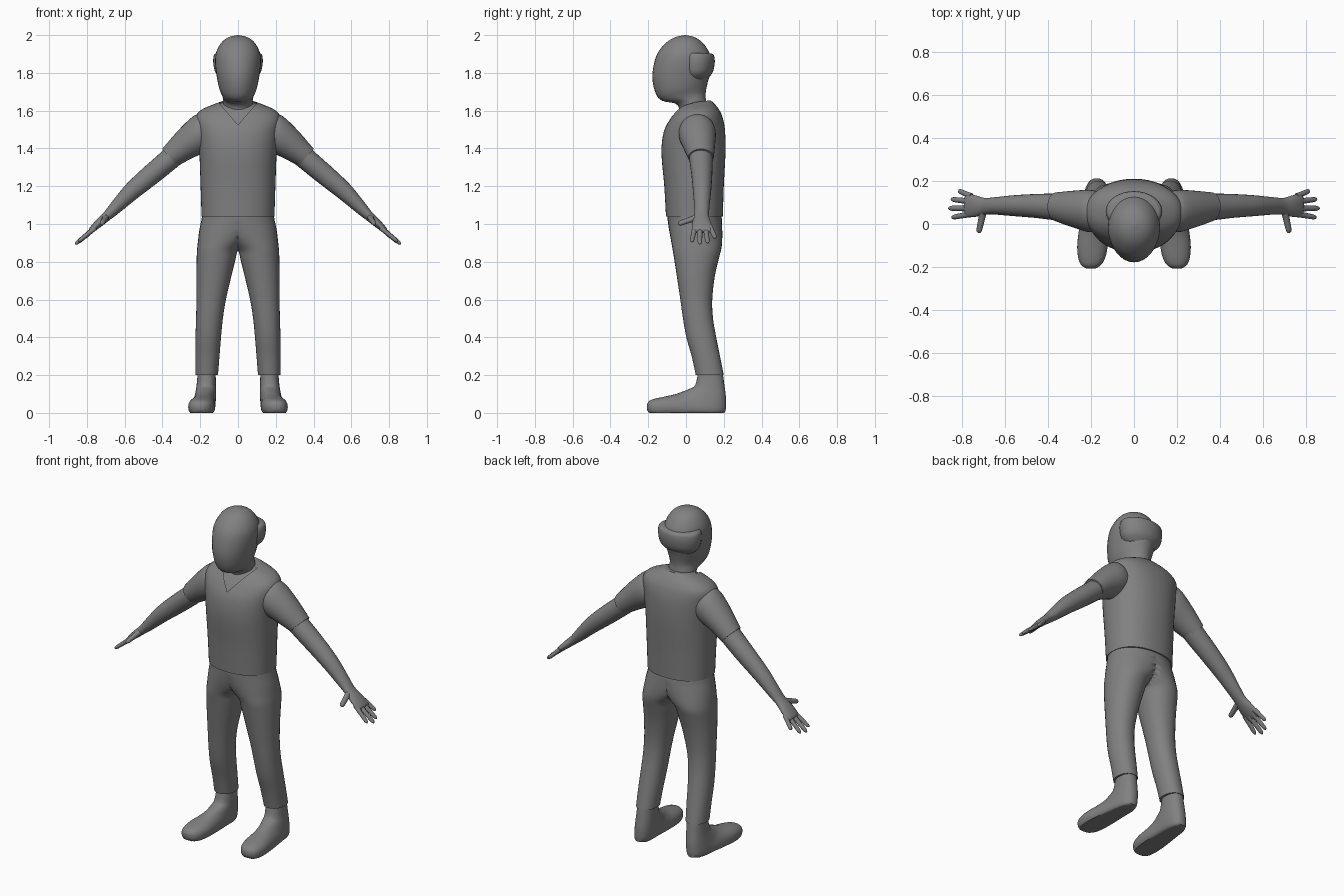
import bpy, bmesh, math
from mathutils import Vector

cube = bpy.data.objects.get("Cube")
if cube:
    bpy.data.objects.remove(cube, do_unlink=True)

grey = bpy.data.materials.new("plain grey")
grey.use_nodes = True
colour = (0.22, 0.22, 0.22, 1)
grey.diffuse_color = colour
grey.node_tree.nodes["Principled BSDF"].inputs["Base Color"].default_value = colour

X, Y = Vector((1, 0, 0)), Vector((0, 1, 0))


def ring(p, q, half_width, axis):
    """Cross-section spanning p to q, with a half width along axis."""
    p, q = Vector(p), Vector(q)
    return (p + q) / 2, (q - p) / 2, axis * half_width


def spline(a, b, c, d, t):
    return 0.5 * (2 * b + (c - a) * t + (2 * a - 5 * b + 4 * c - d) * t * t
                  + (3 * b - a - 3 * c + d) * t ** 3)


def power(v, e):
    return math.copysign(abs(v) ** (2 / e), v)


def loft(rings, sides=32, steps=4, square=2.0):
    """Smooth skin through the cross-sections, capped at both ends."""
    bm = bmesh.new()
    n, dense = len(rings), []
    for i in range(n - 1):
        four = [rings[min(max(k, 0), n - 1)] for k in range(i - 1, i + 3)]
        for s in range(steps):
            dense.append([spline(*[r[k] for r in four], s / steps) for k in range(3)])
    dense.append(rings[-1])
    loops = []
    for c, u, v in dense:
        angles = [2 * math.pi * k / sides for k in range(sides)]
        loops.append([bm.verts.new(c + u * power(math.cos(a), square)
                                   + v * power(math.sin(a), square)) for a in angles])
    for a, b in zip(loops, loops[1:]):
        for k in range(sides):
            j = (k + 1) % sides
            bm.faces.new((a[k], a[j], b[j], b[k]))
    bm.faces.new(loops[0])
    bm.faces.new(loops[-1])
    return bm


def finish(name, bm, mirror=False, angle=45):
    bmesh.ops.recalc_face_normals(bm, faces=bm.faces)
    mesh = bpy.data.meshes.new(name)
    bm.to_mesh(mesh)
    bm.free()
    mesh.materials.append(grey)
    ob = bpy.data.objects.new(name, mesh)
    bpy.context.collection.objects.link(ob)
    bpy.ops.object.select_all(action='DESELECT')
    ob.select_set(True)
    bpy.context.view_layer.objects.active = ob
    bpy.ops.object.shade_smooth_by_angle(angle=math.radians(angle))
    if mirror:
        ob.modifiers.new("mirror", 'MIRROR')
    return ob


def front_back(rows):
    """Rows of front y, front z, back y, back z, half width."""
    return [ring((0, a, b), (0, c, d), w, X) for a, b, c, d, w in rows]


# Head and neck
finish("head", loft(front_back([
    (-.03, 1.55, .12, 1.58, .085), (-.045, 1.63, .105, 1.66, .078),
    (-.125, 1.652, .105, 1.70, .083), (-.16, 1.69, .115, 1.75, .10),
    (-.178, 1.77, .13, 1.80, .113), (-.169, 1.85, .135, 1.86, .121),
    (-.147, 1.91, .122, 1.91, .115), (-.105, 1.96, .088, 1.96, .088),
    (-.06, 1.988, .048, 1.988, .052), (-.01, 2.0, .0, 2.0, .005)])))

# Raised band around the back and sides of the head
finish("hair_band", loft(front_back([
    (-.02, 1.775, .11, 1.765, .09), (-.03, 1.805, .14, 1.80, .12),
    (-.035, 1.86, .152, 1.85, .131), (-.03, 1.895, .149, 1.89, .128),
    (-.02, 1.908, .137, 1.902, .116)])))

# Shirt body with a V neckline cut into the front
torso = [
    (-.106, 1.04, .195, 1.04, .193), (-.115, 1.2, .20, 1.2, .198),
    (-.13, 1.38, .209, 1.38, .205), (-.117, 1.49, .206, 1.5, .217),
    (-.085, 1.555, .192, 1.57, .225), (-.058, 1.592, .172, 1.61, .198),
    (-.035, 1.62, .15, 1.637, .14), (-.015, 1.637, .13, 1.655, .09)]
bm = loft(front_back(torso), sides=48, square=2.25)
for side in (1, -1):
    bmesh.ops.bisect_plane(bm, geom=bm.verts[:] + bm.edges[:] + bm.faces[:],
                           plane_co=(0, 0, 1.525), plane_no=(-1.15 * side, 0, 1))
inside = [f for f in bm.faces for c in [f.calc_center_median()]
          if c.z > 1.525 + 1.15 * abs(c.x) and c.y < .04]
bmesh.ops.delete(bm, geom=inside, context='FACES')
finish("shirt_body", bm)

# Chest showing inside the neckline
finish("chest", loft(front_back(
    [(a + .009, b - .004, c - .009, d - .004, w - .009) for a, b, c, d, w in torso[2:]]),
    sides=48, square=2.25))


def limb(rows):
    """Rows of lower x, z, upper x, z, centre y, half depth."""
    return [ring((a, y, b), (c, y, d), w, Y) for a, b, c, d, y, w in rows]


# Sleeves
finish("sleeves", loft(limb([
    (.12, 1.41, .15, 1.555, .06, .08), (.185, 1.375, .215, 1.582, .06, .098),
    (.25, 1.345, .30, 1.513, .068, .087), (.318, 1.308, .402, 1.397, .08, .067)])),
    mirror=True)

# Arms down to the wrists and palms
finish("arms", loft(limb([
    (.27, 1.345, .35, 1.435, .078, .062), (.34, 1.287, .414, 1.374, .08, .061),
    (.43, 1.215, .50, 1.298, .084, .055), (.535, 1.135, .592, 1.21, .085, .048),
    (.63, 1.058, .668, 1.117, .084, .040), (.678, 1.022, .708, 1.064, .082, .039),
    (.722, .988, .75, 1.022, .083, .05), (.765, .958, .785, .98, .086, .054),
    (.778, .952, .788, .964, .087, .045)]), sides=24), mirror=True)

# Fingers and thumb: base, tip, radius
digits = [((.755, .128, .985), (.815, .155, .925), .013),
          ((.765, .105, .973), (.85, .115, .899), .013),
          ((.765, .073, .973), (.862, .073, .893), .0135),
          ((.755, .047, .98), (.847, .03, .905), .013),
          ((.70, .058, 1.035), (.722, -.042, 1.0), .016)]
bm = bmesh.new()
for base, tip, r in digits:
    a, b = Vector(base), Vector(tip)
    d = (b - a).normalized()
    u = d.cross(Vector((.7, 0, .7))).normalized()
    v = d.cross(u)
    part = loft([(a.lerp(b, t), u * r * s, v * r * s * .9) for t, s in
                 ((0, 1.15), (.4, 1), (.8, .9), (.94, .65), (1, .15))], sides=12, steps=3)
    temp = bpy.data.meshes.new("digit")
    part.to_mesh(temp)
    part.free()
    bm.from_mesh(temp)
    bpy.data.meshes.remove(temp)
finish("fingers", bm, mirror=True)

# Trousers: one leg widening past the centre line into half of the hips
legs = [(.20, .106, .226, .052, .20), (.30, .098, .226, .03, .18),
        (.40, .09, .225, .002, .16), (.50, .08, .222, -.016, .143),
        (.60, .064, .22, -.03, .139), (.72, .036, .22, -.048, .152),
        (.81, .014, .219, -.062, .172), (.86, .0, .217, -.07, .185),
        (.90, -.045, .213, -.077, .191), (.96, -.13, .206, -.088, .192),
        (1.02, -.195, .194, -.097, .19), (1.06, -.19, .188, -.098, .185)]
bm = loft([(Vector(((a + b) / 2, (c + d) / 2, z)), X * (b - a) / 2, Y * (d - c) / 2)
           for z, a, b, c, d in legs], square=2.15)
for v in bm.verts:
    v.co.x = max(0, v.co.x)
middle = [f for f in bm.faces if all(v.co.x < 1e-5 for v in f.verts)]
bmesh.ops.delete(bm, geom=middle, context='FACES')
finish("trousers", bm, mirror=True)

# Shoes: cross-sections fan from the ankle round to the toe
shoes = [(.19, .24, .068, .24, .165, .046), (.203, .15, .05, .15, .168, .051),
         (.212, .06, .02, .128, .172, .056), (.195, -.01, -.02, .112, .178, .059),
         (.08, -.02, -.06, .098, .185, .064), (-.06, -.02, -.115, .086, .192, .071),
         (-.14, -.02, -.165, .075, .196, .064), (-.185, -.01, -.193, .064, .199, .047),
         (-.206, .015, -.206, .048, .2, .022)]
bm = loft([ring((x, a, b), (x, c, d), w, X) for a, b, c, d, x, w in shoes], square=2.3)
for v in bm.verts:
    v.co.z = max(0, v.co.z)
finish("shoes", bm, mirror=True)
